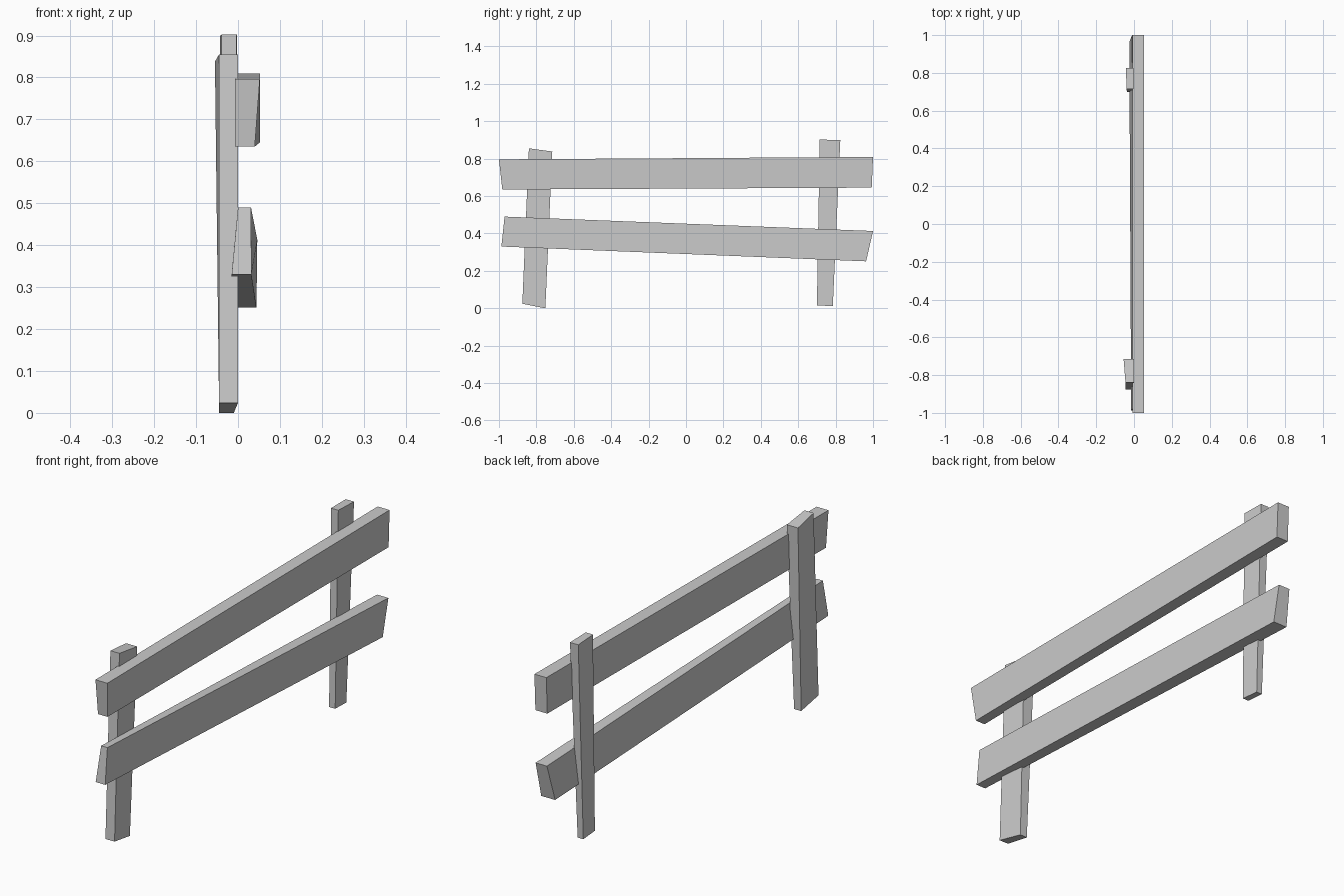
import bpy, bmesh

if "Cube" in bpy.data.objects:
    bpy.data.objects.remove(bpy.data.objects["Cube"])


def plank(name, outline, back, front):
    """Skewed board: four (y, z) corners with a back and front x for each."""
    bm = bmesh.new()
    rings = [[bm.verts.new((x, y, z)) for (y, z), x in zip(outline, xs)]
             for xs in (back, front)]
    b, f = rings
    bm.faces.new(b)
    bm.faces.new(f[::-1])
    for i in range(4):
        j = (i + 1) % 4
        bm.faces.new((b[i], f[i], f[j], b[j]))
    bmesh.ops.recalc_face_normals(bm, faces=bm.faces)
    mesh = bpy.data.meshes.new(name)
    bm.to_mesh(mesh)
    bm.free()
    obj = bpy.data.objects.new(name, mesh)
    bpy.context.collection.objects.link(obj)


# Corner order: near top, far top, far bottom, near bottom
# Rails
plank("upper_rail", [(-1, .796), (1, .809), (.993, .645), (-.982, .635)],
      (-.007, -.007, -.007, -.007), (.052, .052, .052, .04))
plank("lower_rail", [(-.97, .49), (1, .413), (.963, .251), (-.987, .33)],
      (0, -.01, -.025, -.015), (.031, .046, .044, .032))

# Posts
plank("near_post", [(-.84, .855), (-.715, .838), (-.752, 0), (-.875, .024)],
      (-.045, -.055, -.045, -.045), (0, 0, -.01, 0))
plank("far_post", [(.715, .902), (.825, .899), (.785, .011), (.7, .016)],
      (-.039, -.043, -.04, -.038), (-.003, -.002, -.012, -.008))
